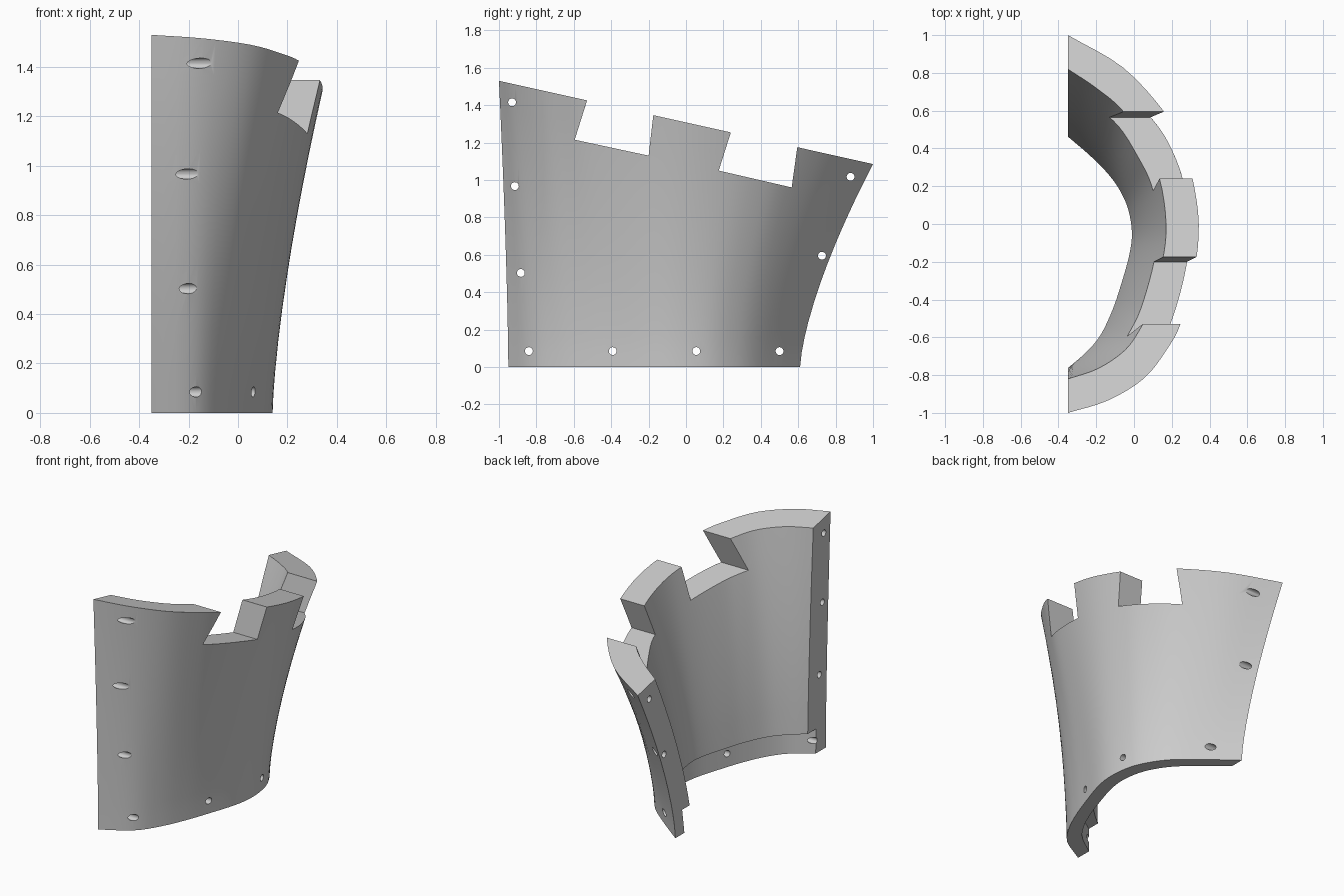
import bpy, bmesh, math
from mathutils import Vector

if "Cube" in bpy.data.objects:
    bpy.data.objects.remove(bpy.data.objects["Cube"])

# Plan curves of the wall, front to back: outer and inner, at base and at rim
OUT_BASE = [(-.35, -.95), (-.17, -.84), (-.07, -.70), (0, -.55), (.055, -.4), (.12, -.2),
            (.14, -.05), (.12, .11), (.06, .24), (-.03, .355), (-.18, .48), (-.35, .61)]
OUT_RIM = [(-.35, -1), (-.14, -.935), (.05, -.82), (.17, -.67), (.25, -.52), (.32, -.25),
           (.343, 0), (.31, .24), (.25, .43), (.155, .6), (-.06, .83), (-.35, 1)]
IN_BASE = [(-.35, -.76), (-.25, -.67), (-.18, -.58), (-.12, -.45), (-.08, -.33), (-.035, -.17),
           (-.02, -.05), (-.04, .07), (-.085, .17), (-.15, .255), (-.24, .345), (-.35, .44)]
IN_RIM = [(-.35, -.82), (-.19, -.765), (-.05, -.67), (.03, -.56), (.085, -.44), (.15, -.2),
          (.17, 0), (.135, .24), (.05, .42), (-.06, .6), (-.2, .72), (-.35, .82)]
LIP_Z, LIP_DEPTH = .16, .45


def smooth_curve(pts, n=4):
    """Catmull-Rom resampling of a plan curve."""
    p = [Vector(q) for q in pts]
    p = [2 * p[0] - p[1]] + p + [2 * p[-1] - p[-2]]
    out = []
    for i in range(1, len(p) - 2):
        a, b, c, d = p[i - 1:i + 3]
        for k in range(n):
            t = k / n
            out.append(.5 * (2 * b + (c - a) * t + (2 * a - 5 * b + 4 * c - d) * t * t
                             + (3 * b - a - 3 * c + d) * t ** 3))
    return out + [p[-2]]


def rim_z(y):
    return 1.3075 - .2225 * y


def wall_point(base, rim, z=None, s=None):
    """Point on the flared wall at height z, or at fraction s of full height."""
    top = rim_z(rim.y)
    if s is None:
        s = z / top
    q = base.lerp(rim, s ** 1.45)
    return Vector((q.x, q.y, s * top))


def make_object(name, bm):
    bmesh.ops.recalc_face_normals(bm, faces=bm.faces)
    me = bpy.data.meshes.new(name)
    bm.to_mesh(me)
    bm.free()
    ob = bpy.data.objects.new(name, me)
    bpy.context.collection.objects.link(ob)
    return ob


# Curved wall: one closed section per column, bridged along the curve
bm = bmesh.new()
curves = [smooth_curve(c) for c in (OUT_BASE, OUT_RIM, IN_BASE, IN_RIM)]
steps = [.22 + .78 * i / 8 for i in range(9)]
columns = []
for ob_, or_, ib, ir in zip(*curves):
    outer = [wall_point(ob_, or_, z=z) for z in (0, .08, LIP_Z)]
    outer += [wall_point(ob_, or_, s=s) for s in steps]
    inner = [wall_point(ib, ir, s=s) for s in reversed(steps)]
    inner.append(wall_point(ib, ir, z=LIP_Z))
    lip = [wall_point(ib, ir, z=z).lerp(wall_point(ob_, or_, z=z), LIP_DEPTH)
           for z in (LIP_Z, 0)]
    columns.append([bm.verts.new(v) for v in outer + inner + lip])
for a, b in zip(columns, columns[1:]):
    for i in range(len(a)):
        j = (i + 1) % len(a)
        bm.faces.new((a[i], a[j], b[j], b[i]))
bm.faces.new(columns[0])
bm.faces.new(columns[-1])
wall = make_object("curved_wall", bm)

cutters = []


# Notches between the battlements, drawn in the side plane
def notch(pts):
    bm = bmesh.new()
    lo, hi = ([bm.verts.new((x, y, z)) for y, z in pts] for x in (-.8, .8))
    bm.faces.new(lo)
    bm.faces.new(hi)
    for i in range(4):
        j = (i + 1) % 4
        bm.faces.new((lo[i], lo[j], hi[j], hi[i]))
    cutters.append(make_object("notch_cutter", bm))


notch([(-.466, 1.625), (-.595, 1.215), (-.2, 1.13), (-.15, 1.56)])
notch([(.305, 1.46), (.175, 1.05), (.565, .96), (.625, 1.39)])

# Bolt holes along the side edges and the base
for y, z in [(-.93, 1.415), (-.915, .967), (-.883, .503), (-.84, .085), (-.392, .085),
             (.055, .085), (.5, .085), (.727, .595), (.88, 1.017)]:
    bpy.ops.mesh.primitive_cylinder_add(vertices=20, radius=.021, depth=1.6,
                                        location=(0, y, z), rotation=(0, math.pi / 2, 0))
    cutters.append(bpy.context.object)

for c in cutters:
    c.hide_render = True
    mod = wall.modifiers.new("cut", 'BOOLEAN')
    mod.operation, mod.solver, mod.object = 'DIFFERENCE', 'EXACT', c
bpy.ops.object.select_all(action='DESELECT')
wall.select_set(True)
bpy.context.view_layer.objects.active = wall
for mod in list(wall.modifiers):
    bpy.ops.object.modifier_apply(modifier=mod.name)
for c in cutters:
    bpy.data.objects.remove(c)

# Plain grey finish
mat = bpy.data.materials.new("grey")
mat.diffuse_color = (.6, .6, .6, 1)
mat.use_nodes = True
mat.node_tree.nodes["Principled BSDF"].inputs["Base Color"].default_value = mat.diffuse_color
wall.data.materials.clear()
wall.data.materials.append(mat)
bpy.ops.object.shade_smooth_by_angle(angle=math.radians(30))
